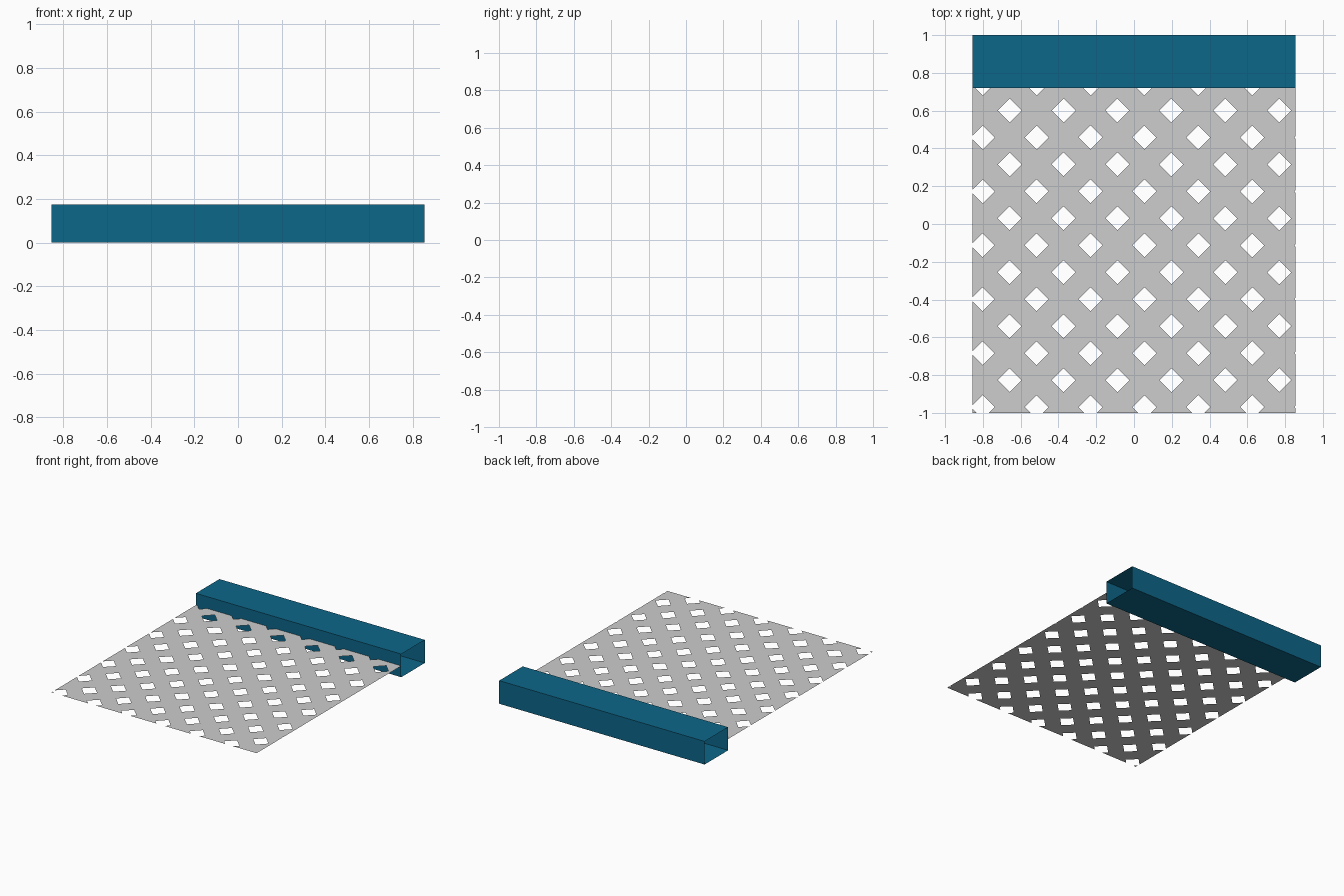
import bpy, bmesh, math
from mathutils import Vector

if "Cube" in bpy.data.objects:
    bpy.data.objects.remove(bpy.data.objects["Cube"])

W = 0.855            # half width
Y0, Y1 = 0.72, 1.0   # housing depth range
H = 0.174            # housing height
SHEET_Z = 0.085      # lattice height, halfway up the housing


def material(name, rgb):
    m = bpy.data.materials.new(name)
    m.diffuse_color = (*rgb, 1)
    m.use_nodes = True
    m.node_tree.nodes["Principled BSDF"].inputs["Base Color"].default_value = m.diffuse_color
    return m


def finish(bm, name, mat):
    me = bpy.data.meshes.new(name)
    bm.to_mesh(me)
    bm.free()
    me.materials.append(mat)
    ob = bpy.data.objects.new(name, me)
    bpy.context.collection.objects.link(ob)
    return ob


blue = material("deep blue", (0.004, 0.135, 0.25))
grey = material("light grey", (0.61, 0.61, 0.61))

# Housing: thin rectangular tube, open at both ends
bm = bmesh.new()
profile = [(Y0, 0), (Y1, 0), (Y1, H), (Y0, H)]
left = [bm.verts.new((-W, y, z)) for y, z in profile]
right = [bm.verts.new((W, y, z)) for y, z in profile]
for i in range(4):
    j = (i + 1) % 4
    bm.faces.new((left[i], left[j], right[j], right[i]))
bmesh.ops.recalc_face_normals(bm, faces=bm.faces)
centre = Vector((0, (Y0 + Y1) / 2, H / 2))
for f in bm.faces:
    if f.normal.dot(f.calc_center_median() - centre) < 0:
        f.normal_flip()
finish(bm, "housing", blue)

# Lattice sheet: sliced along both diagonals, then diamond holes removed
bm = bmesh.new()
bm.faces.new([bm.verts.new((x, y, SHEET_Z)) for x, y in
              ((-W, -1), (W, -1), (W, Y0), (-W, Y0))])
pitch = 0.2855 / math.sqrt(2)
half = 0.0635 / math.sqrt(2)
origin = Vector((0.198, 0.030, SHEET_Z))
axes = [Vector((1, 1, 0)).normalized(), Vector((-1, 1, 0)).normalized()]
for axis in axes:
    for k in range(-10, 11):
        for side in (-half, half):
            bmesh.ops.bisect_plane(
                bm, geom=bm.verts[:] + bm.edges[:] + bm.faces[:], dist=1e-5,
                plane_co=origin + axis * (k * pitch + side), plane_no=axis)


def in_hole(f):
    d = f.calc_center_median() - origin
    return all(abs(d.dot(a) - round(d.dot(a) / pitch) * pitch) < half for a in axes)


bmesh.ops.delete(bm, geom=[f for f in bm.faces if in_hole(f)], context='FACES')
finish(bm, "lattice_sheet", grey)
